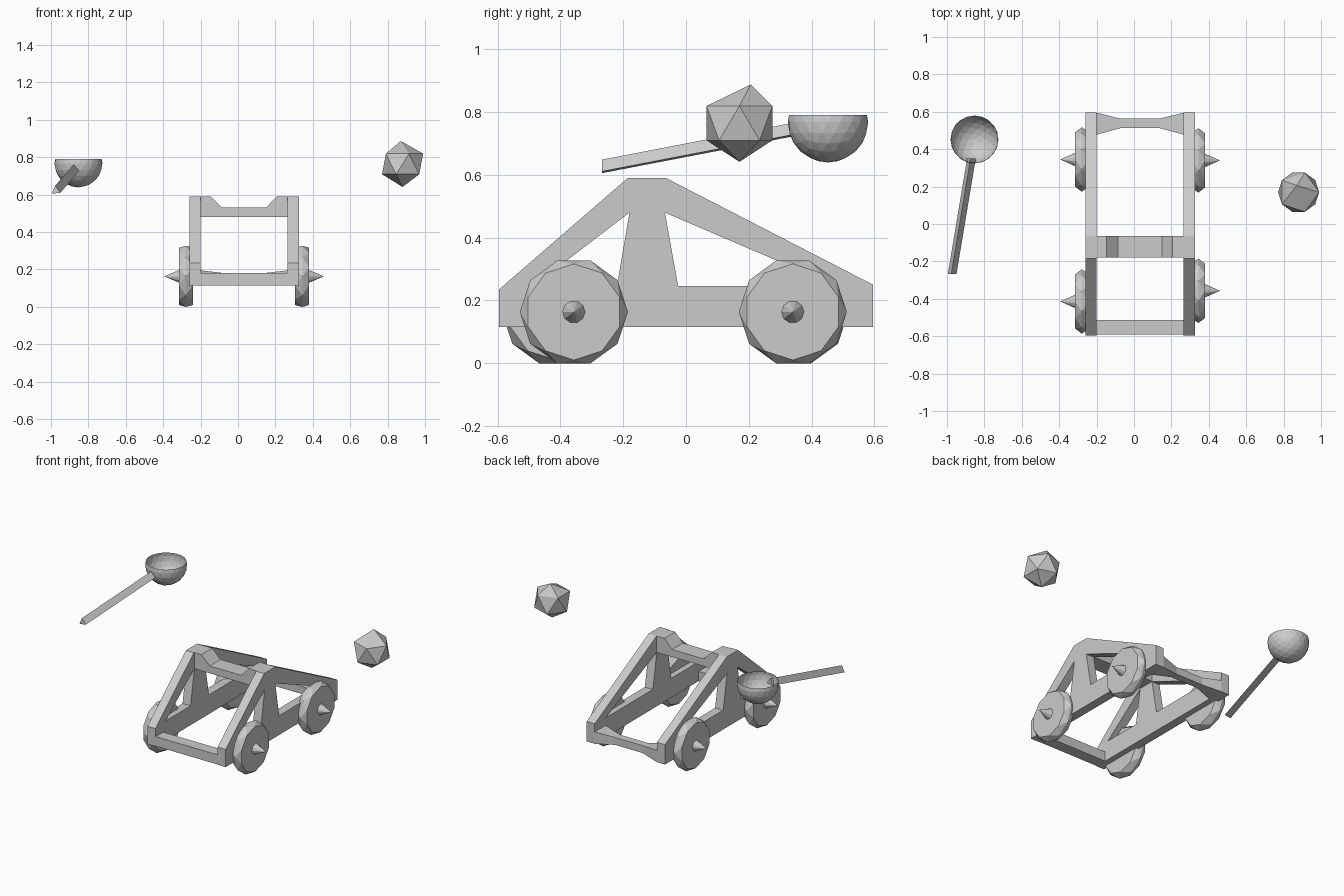
import bpy, bmesh
from math import sin, cos, pi, radians
from mathutils import Vector

if "Cube" in bpy.data.objects:
    bpy.data.objects.remove(bpy.data.objects["Cube"])

MID = 0.0325  # centre plane of the cart


def finish(bm, name, closed=True):
    if closed:
        bmesh.ops.recalc_face_normals(bm, faces=bm.faces[:])
    me = bpy.data.meshes.new(name)
    bm.to_mesh(me)
    bm.free()
    ob = bpy.data.objects.new(name, me)
    bpy.context.collection.objects.link(ob)
    return ob


def prism(name, loops, place, extrude):
    """Fill an outline (with holes) and extrude it along a vector."""
    bm = bmesh.new()
    for loop in loops:
        vs = [bm.verts.new(place(*p)) for p in loop]
        for i, v in enumerate(vs):
            bm.edges.new((v, vs[(i + 1) % len(vs)]))
    bmesh.ops.triangle_fill(bm, edges=bm.edges[:], use_beauty=True)
    res = bmesh.ops.extrude_face_region(bm, geom=bm.faces[:], use_keep_orig=True)
    moved = [g for g in res["geom"] if isinstance(g, bmesh.types.BMVert)]
    bmesh.ops.translate(bm, verts=moved, vec=extrude)
    return finish(bm, name)


def loft(name, rings):
    """Join rings of equal point count and cap both ends."""
    bm = bmesh.new()
    rs = [[bm.verts.new(p) for p in r] for r in rings]
    n = len(rs[0])
    for a, b in zip(rs, rs[1:]):
        for i in range(n):
            j = (i + 1) % n
            bm.faces.new((a[i], a[j], b[j], b[i]))
    bm.faces.new(rs[0])
    bm.faces.new(rs[-1])
    return finish(bm, name)


# side frames: outline with two triangular openings
outline = [(-0.595, 0.115), (0.595, 0.115), (0.595, 0.25),
           (-0.065, 0.59), (-0.185, 0.59), (-0.595, 0.235)]
rear_hole = [(-0.067, 0.479), (-0.025, 0.245), (0.48, 0.245)]
front_hole = [(-0.18, 0.479), (-0.22, 0.245), (-0.487, 0.245)]
for side, x in (("left", -0.26), ("right", 0.265)):
    prism(side + "_side_frame", [outline, front_hole, rear_hole],
          lambda y, z: (x, y, z), (0.06, 0, 0))

# notched top crossbar
notch = [(-0.2, 0.48), (0.265, 0.48), (0.265, 0.59), (0.206, 0.59),
         (0.15, 0.53), (-0.085, 0.53), (-0.147, 0.59), (-0.2, 0.59)]
prism("top_crossbar", [notch], lambda x, z: (x, -0.18, z), (0, 0.115, 0))

# front crossbar, and rear crossbar waisted in the middle
def bar(name, sections):
    loft(name, [[(x, y0, z0), (x, y1, z0), (x, y1, z1), (x, y0, z1)]
                for x, y0, y1, z0, z1 in sections])


bar("front_crossbar", [(-0.2, -0.592, -0.513, 0.115, 0.18),
                       (0.265, -0.592, -0.513, 0.115, 0.18)])
bar("rear_crossbar", [(-0.2, 0.478, 0.595, 0.115, 0.195),
                      (-0.07, 0.513, 0.563, 0.13, 0.18),
                      (0.135, 0.513, 0.563, 0.13, 0.18),
                      (0.265, 0.478, 0.595, 0.115, 0.195)])


# ten-sided wheels, with the rim twisted against the faces, and pointed hubs
def wheel(name, s, cy):
    bm = bmesh.new()
    cz, n = 0.163, 10

    def ring(d, r, turn):
        return [bm.verts.new((MID + s * d, cy + r * cos(2 * pi * (i + turn) / n),
                              cz + r * sin(2 * pi * (i + turn) / n))) for i in range(n)]

    inner, rim, outer = ring(0.272, 0.153, 0.5), ring(0.312, 0.172, 0), ring(0.347, 0.153, 0.5)
    for i in range(n):
        j = (i + 1) % n
        for face in (inner, outer):
            bm.faces.new((rim[i], rim[j], face[i]))
            bm.faces.new((rim[j], face[j], face[i]))
    bm.faces.new(inner)
    bm.faces.new(outer)
    base = ring(0.335, 0.041, 0)
    tip = bm.verts.new((MID + s * 0.427, cy, cz))
    for i in range(n):
        bm.faces.new((base[i], base[(i + 1) % n], tip))
    bm.faces.new(base)
    finish(bm, name)


wheel("front_right_wheel", 1, -0.357)
wheel("rear_right_wheel", 1, 0.34)
wheel("front_left_wheel", -1, -0.414)
wheel("rear_left_wheel", -1, 0.345)

# open bowl of the throwing arm
bm = bmesh.new()
bmesh.ops.create_icosphere(bm, subdivisions=3, radius=0.128)
bmesh.ops.translate(bm, verts=bm.verts[:], vec=(-0.853, 0.452, 0.767))
bmesh.ops.bisect_plane(bm, geom=bm.verts[:] + bm.edges[:] + bm.faces[:],
                       plane_co=(0, 0, 0.79), plane_no=(0, 0, 1), clear_outer=True)
finish(bm, "arm_bowl", closed=False)

# three-sided arm shaft, slightly rolled
def section(c):
    return [Vector(c) + Vector((0.027 * cos(a), 0, 0.027 * sin(a)))
            for a in (radians(97 + 120 * k) for k in range(3))]


loft("arm_shaft", [section((-0.974, -0.268, 0.621)), section((-0.871, 0.35, 0.74))])

# rock, with its peak pulled to the side
bm = bmesh.new()
bmesh.ops.create_icosphere(bm, subdivisions=1, radius=0.123)
peak = max(bm.verts, key=lambda v: v.co.z)
peak.co += Vector((-0.01, 0.036, 0))
bmesh.ops.translate(bm, verts=bm.verts[:], vec=(0.88, 0.17, 0.764))
finish(bm, "rock")
